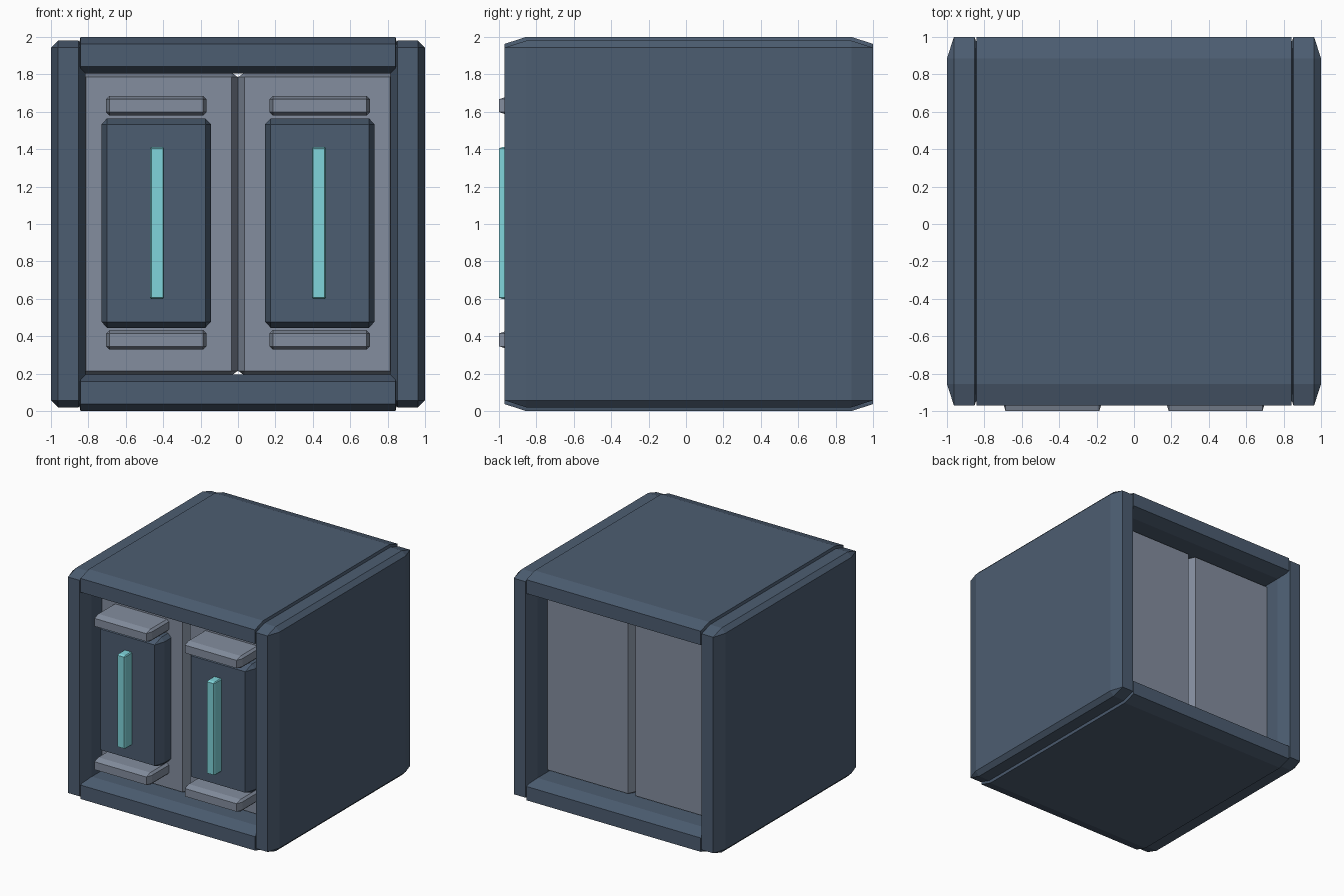
import bpy, bmesh
from mathutils import Matrix, Vector

if "Cube" in bpy.data.objects:
    bpy.data.objects.remove(bpy.data.objects["Cube"])


def material(name, rgb):
    m = bpy.data.materials.new(name)
    m.diffuse_color = (*rgb, 1)
    m.use_nodes = True
    m.node_tree.nodes["Principled BSDF"].inputs["Base Color"].default_value = m.diffuse_color
    return m


SLATE = material("slate blue", (0.073, 0.110, 0.166))
GREY = material("blue grey", (0.230, 0.270, 0.345))
CYAN = material("cyan", (0.215, 0.665, 0.710))


def chamfer_box(name, lo, hi, bevel, mat):
    """Box from corner lo to corner hi, chamfered by a separate amount per axis."""
    lo, hi, b = Vector(lo), Vector(hi), Vector(bevel)
    size = hi - lo
    bm = bmesh.new()
    bmesh.ops.create_cube(bm, size=1)
    bmesh.ops.scale(bm, vec=[s / k for s, k in zip(size, b)], verts=bm.verts)
    bmesh.ops.bevel(bm, geom=bm.edges[:], offset=1, offset_type='OFFSET',
                    segments=1, affect='EDGES', clamp_overlap=False)
    bmesh.ops.scale(bm, vec=b, verts=bm.verts)
    bmesh.ops.translate(bm, vec=(lo + hi) / 2, verts=bm.verts)
    bmesh.ops.recalc_face_normals(bm, faces=bm.faces)
    mesh = bpy.data.meshes.new(name)
    bm.to_mesh(mesh)
    bm.free()
    mesh.materials.append(mat)
    obj = bpy.data.objects.new(name, mesh)
    bpy.context.collection.objects.link(obj)
    return obj


def sided(name, x0, x1, y, z, bevel, mat):
    """Left and right copies; x0 < x1 are given for the right side."""
    chamfer_box("right_" + name, (x0, y[0], z[0]), (x1, y[1], z[1]), bevel, mat)
    chamfer_box("left_" + name, (-x1, y[0], z[0]), (-x0, y[1], z[1]), bevel, mat)


# Frame: side pillars, top and bottom beams
sided("pillar", 0.815, 1.0, (-0.97, 1.0), (0.02, 1.98), (0.037, 0.115, 0.037), SLATE)
for name, z0, z1 in (("bottom_beam", 0.0, 0.195), ("top_beam", 1.805, 2.0)):
    chamfer_box(name, (-0.85, -0.97, z0), (0.85, 1.0, z1), (0.008, 0.115, 0.037), SLATE)

# Two thick door leaves meeting in a groove
sided("door_leaf", 0.0, 0.85, (-0.715, 0.75), (0.19, 1.81), (0.036, 0.085, 0.025), GREY)

# Raised door panels with light strips
sided("door_panel", 0.145, 0.73, (-0.90, -0.62), (0.445, 1.565), (0.03, 0.09, 0.032), SLATE)
sided("light_strip", 0.395, 0.47, (-1.0, -0.82), (0.598, 1.412), (0.007, 0.02, 0.008), CYAN)

# Bars above and below each panel
for name, z0, z1 in (("lower_bar", 0.328, 0.433), ("upper_bar", 1.58, 1.685)):
    sided(name, 0.168, 0.705, (-1.0, -0.62), (z0, z1), (0.018, 0.055, 0.018), GREY)
